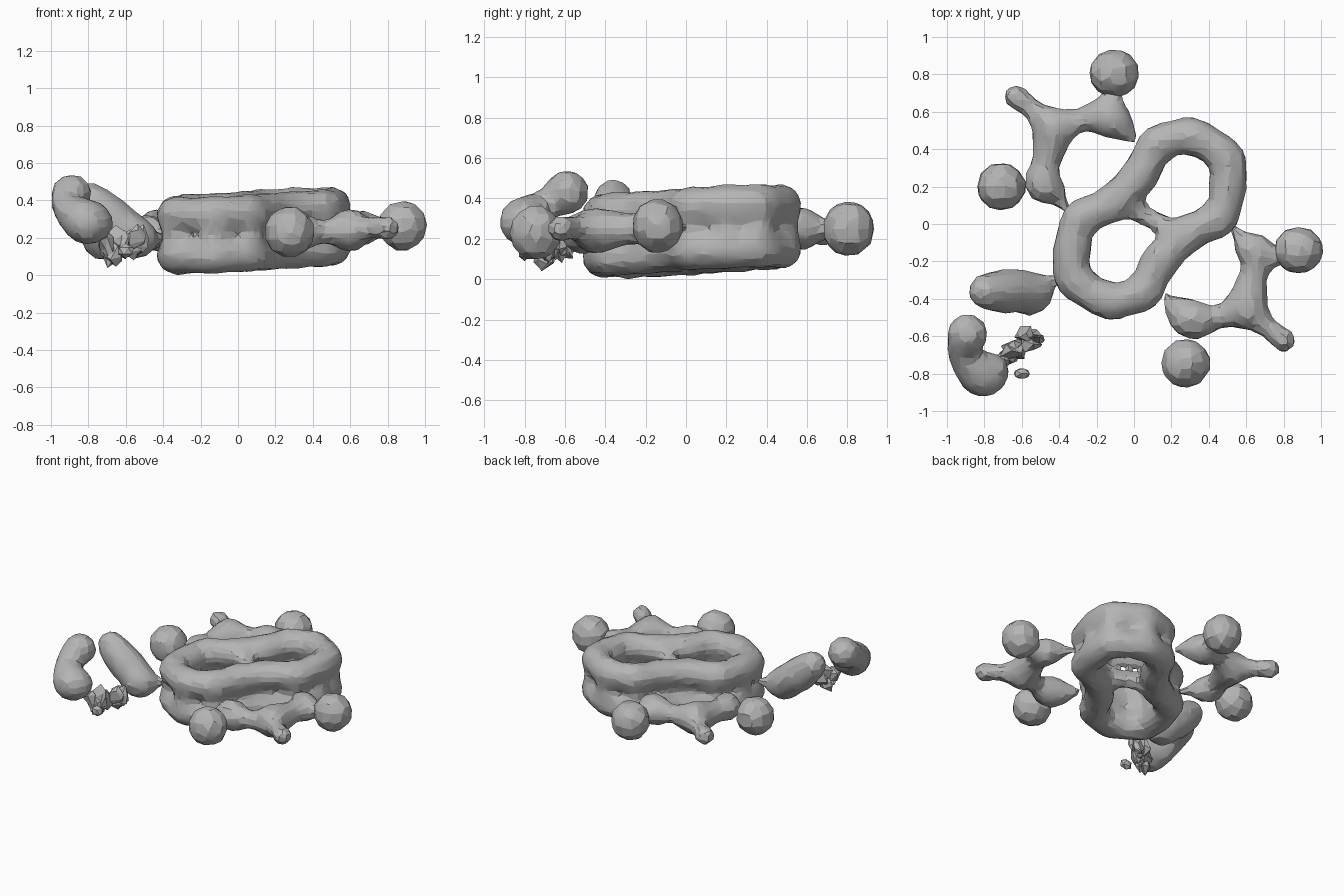
import bpy, bmesh, random
from mathutils import Vector, Matrix

random.seed(4)
if "Cube" in bpy.data.objects:
    bpy.data.objects.remove(bpy.data.objects["Cube"])

GREY = (0.46, 0.46, 0.46, 1)
grey = bpy.data.materials.new("grey")
grey.use_nodes = True
grey.diffuse_color = GREY
grey.node_tree.nodes["Principled BSDF"].inputs["Base Color"].default_value = GREY

CENTRE = Vector((0.085, 0.03, 0.24))


def opposite(p):
    """Point reflection through the ring centre, keeping radius."""
    return (2 * CENTRE.x - p[0], 2 * CENTRE.y - p[1], 2 * CENTRE.z - p[2], p[3])


def blob(bm, p, scale=(1, 1, 1), subdivisions=2):
    m = Matrix.Translation(p[:3]) @ Matrix.Diagonal((*(p[3] * s for s in scale), 1))
    return bmesh.ops.create_icosphere(bm, subdivisions=subdivisions, radius=1, matrix=m)["verts"]


def strand(bm, pts, closed=False, steps=7):
    """String of blobs along a smooth path of (x, y, z, radius) points."""
    n = len(pts)
    P = [Vector(p) for p in pts]
    at = (lambda i: P[i % n]) if closed else (lambda i: P[max(0, min(n - 1, i))])
    for i in range(n if closed else n - 1):
        a, b, c, d = at(i - 1), at(i), at(i + 1), at(i + 2)
        for k in range(steps + 1):
            t = k / steps
            q = b + (c - a) * (t / 2) + (2 * a - 5 * b + 4 * c - d) * (t * t / 2) \
                + (3 * b - a - 3 * c + d) * (t ** 3 / 2)
            blob(bm, q)


def finish(name, bm, voxel=0.035, keep=0.4):
    mesh = bpy.data.meshes.new(name)
    bm.to_mesh(mesh)
    bm.free()
    mesh.materials.append(grey)
    ob = bpy.data.objects.new(name, mesh)
    bpy.context.collection.objects.link(ob)
    bpy.ops.object.select_all(action='DESELECT')
    ob.select_set(True)
    bpy.context.view_layer.objects.active = ob
    if voxel:
        # Fuse the blobs into one coarse skin
        r = ob.modifiers.new("fuse", 'REMESH')
        r.mode, r.voxel_size = 'VOXEL', voxel
        s = ob.modifiers.new("relax", 'SMOOTH')
        s.factor, s.iterations = 0.5, 1
        d = ob.modifiers.new("facet", 'DECIMATE')
        d.ratio = keep
        for m in ("fuse", "relax", "facet"):
            bpy.ops.object.modifier_apply(modifier=m)
        if not ob.data.materials:
            ob.data.materials.append(grey)
    bpy.ops.object.shade_smooth_by_angle(angle=0.3)


# Double ring: two stacked figure-eight tubes, fuller at each corner
half = [(-0.10, 0.12), (-0.28, 0.03), (-0.33, -0.14), (-0.32, -0.29),
        (-0.13, -0.41), (0.05, -0.36), (0.14, -0.20)]
post_radius = [0.06, 0.08, 0.088, 0.092, 0.092, 0.085, 0.07]
loop = half + [(2 * CENTRE.x - x, 2 * CENTRE.y - y) for x, y in half]
level = lambda x, y: 0.237 + 0.035 * (x + y - 0.1)
bm = bmesh.new()
for side in (-1, 1):
    ring = []
    for i, (x, y) in enumerate(loop):
        nx, ny = loop[(i + 1) % len(loop)]
        mx, my = (x + nx) / 2, (y + ny) / 2
        bow = 1.04 if i % len(half) in (1, 2, 3, 4) else 1.0
        mx, my = CENTRE.x + (mx - CENTRE.x) * bow, CENTRE.y + (my - CENTRE.y) * bow
        ring += [(x, y, level(x, y) + side * 0.106, 0.109),
                 (mx, my, level(mx, my) + side * 0.111, 0.096)]
    strand(bm, ring, closed=True, steps=4)
    # Narrow bridge between the two holes
    strand(bm, [ring[0][:3] + (0.07,), (*CENTRE.xy, CENTRE.z + side * 0.08, 0.055),
                ring[len(half) * 2][:3] + (0.07,)])
# Posts joining the tubes at every corner
for i, (x, y) in enumerate(loop):
    z, r = level(x, y), post_radius[i % len(half)]
    strand(bm, [(x, y, z - 0.1, r), (x, y, z + 0.1, r)])
finish("double_ring", bm, 0.036, 0.4)

# Branched side groups, one on each side of the ring
stem = [(-0.35, 0.07, 0.22, 0.03), (-0.39, 0.12, 0.22, 0.035), (-0.44, 0.18, 0.22, 0.08),
        (-0.49, 0.22, 0.23, 0.10), (-0.47, 0.33, 0.23, 0.08), (-0.43, 0.51, 0.24, 0.12)]
tip_arm = [(-0.43, 0.51, 0.24, 0.11), (-0.54, 0.61, 0.23, 0.06), (-0.63, 0.68, 0.23, 0.07)]
side_arm = [(-0.43, 0.51, 0.24, 0.11), (-0.27, 0.56, 0.25, 0.065),
            (-0.14, 0.57, 0.25, 0.112), (-0.05, 0.50, 0.25, 0.06), (0.0, 0.45, 0.25, 0.03)]
upper_neck = [(-0.14, 0.57, 0.25, 0.09), (-0.11, 0.70, 0.25, 0.055)]
outer_neck = [(-0.49, 0.24, 0.23, 0.09), (-0.61, 0.23, 0.22, 0.055)]
upper_ball = (-0.105, 0.805, 0.25, 0.142)
outer_ball = (-0.71, 0.20, 0.215, 0.14)
for prefix, place, neck in (("right", lambda p: p, upper_neck), ("left", opposite, outer_neck)):
    bm = bmesh.new()
    for path in (stem, tip_arm, side_arm, neck):
        strand(bm, [place(p) for p in path])
    finish(prefix + "_branch", bm, 0.034)
    for name, p in (("upper_ball", upper_ball), ("outer_ball", outer_ball)):
        bm = bmesh.new()
        blob(bm, place(p), (0.98, 0.95, 1), 3)
        finish(prefix + "_" + name, bm, 0.045)

# Rising lobe at the front right corner
bm = bmesh.new()
strand(bm, [(-0.38, -0.28, 0.21, 0.03), (-0.45, -0.31, 0.20, 0.04), (-0.55, -0.37, 0.20, 0.12),
            (-0.62, -0.35, 0.26, 0.11), (-0.68, -0.36, 0.30, 0.125), (-0.79, -0.36, 0.40, 0.10)])
finish("corner_lobe", bm)

# Curved piece beyond the lobe
bm = bmesh.new()
strand(bm, [(-0.89, -0.59, 0.43, 0.115), (-0.92, -0.69, 0.37, 0.08),
            (-0.82, -0.80, 0.29, 0.125), (-0.77, -0.79, 0.28, 0.11)])
finish("curved_end", bm)

# Broken shards beside the curved piece
bm = bmesh.new()
for i in range(12):
    t = i / 11
    p = Vector((-0.53 - 0.16 * t, -0.61 - 0.11 * t, 0.21 - 0.09 * t, 0.06))
    p += Vector([random.uniform(-0.045, 0.045) for _ in range(3)] + [0])
    for v in blob(bm, p, (0.9, 0.7, 1), 1):
        v.co += Vector([random.uniform(-0.02, 0.02) for _ in range(3)])
blob(bm, (-0.60, -0.80, 0.13, 0.04), (1.2, 0.8, 1), 1)
finish("shards", bm, 0)
